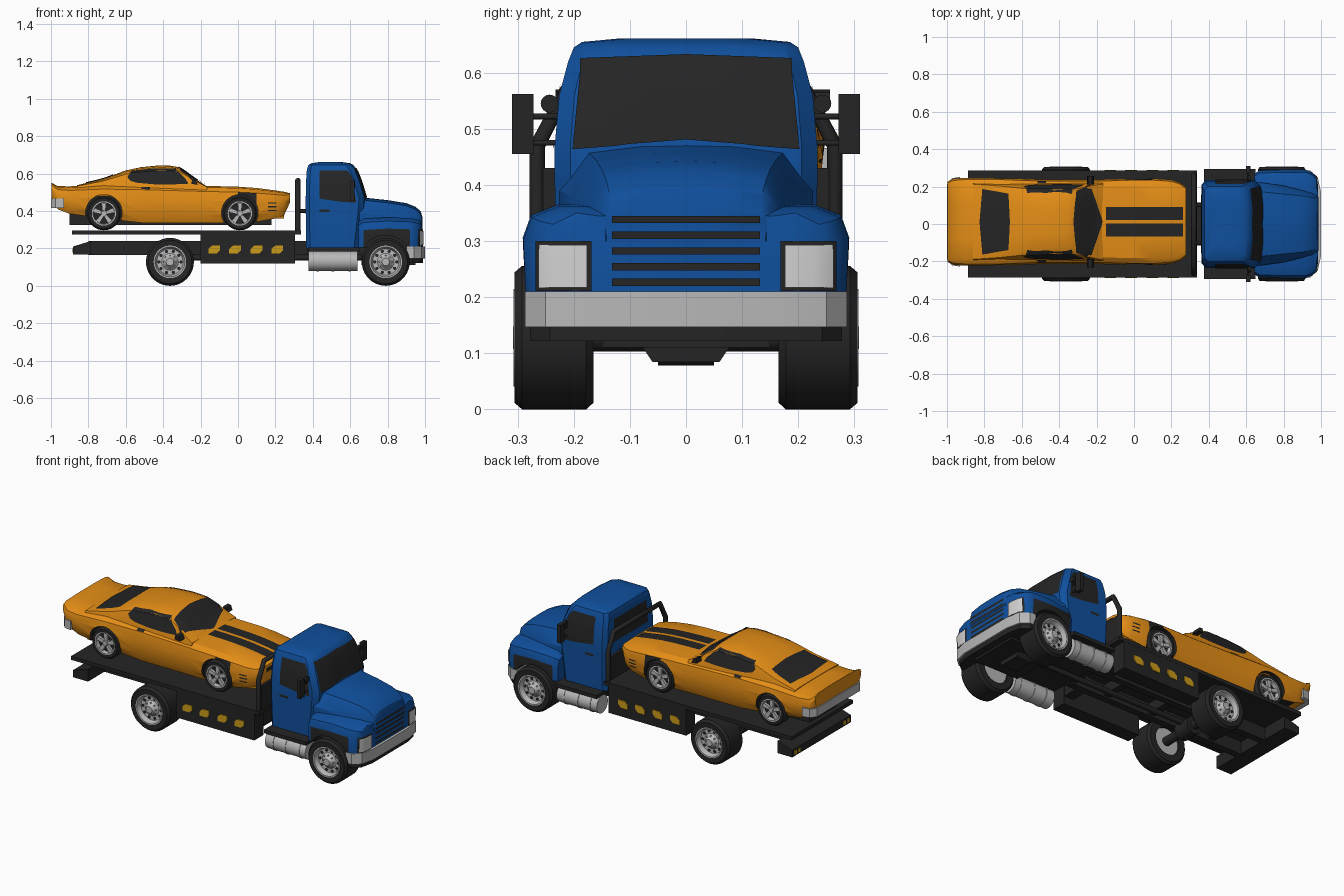
import bpy, bmesh, math
from mathutils import Vector, Matrix
from mathutils.bvhtree import BVHTree

if "Cube" in bpy.data.objects:
    bpy.data.objects.remove(bpy.data.objects["Cube"])


def material(name, rgb, rough=0.5):
    m = bpy.data.materials.new(name)
    m.use_nodes = True
    m.diffuse_color = (*rgb, 1)
    m.node_tree.nodes["Principled BSDF"].inputs["Base Color"].default_value = (*rgb, 1)
    return m


BLUE = material("truck blue", (.005, .08, .34))
ORANGE = material("car orange", (.78, .27, .008))
BLACK = material("black", (.018, .018, .018))
SILVER = material("silver", (.48, .48, .48))
LAMP = material("headlamp white", (.65, .65, .65))
AMBER = material("amber", (.6, .33, .01))


def finish(name, bm, mat, recalc=True):
    if recalc:
        bmesh.ops.recalc_face_normals(bm, faces=bm.faces)
    me = bpy.data.meshes.new(name)
    bm.to_mesh(me)
    bm.free()
    me.materials.append(mat)
    ob = bpy.data.objects.new(name, me)
    bpy.context.collection.objects.link(ob)
    return ob


def place(axis, u, v, w):
    return Vector({"x": (w, u, v), "y": (u, w, v), "z": (u, v, w)}[axis])


def loft(name, rings, mat):
    bm = bmesh.new()
    rows = [[bm.verts.new(p) for p in r] for r in rings]
    n = len(rows[0])
    for a, b in zip(rows, rows[1:]):
        for i in range(n):
            j = (i + 1) % n
            bm.faces.new((a[i], a[j], b[j], b[i]))
    bm.faces.new(rows[0])
    bm.faces.new(rows[-1])
    return finish(name, bm, mat)


def mirrored(x, half, yc=0):
    ring = half + [(-y, z) for y, z in reversed(half[1:-1])]
    return [(x, y + yc, z) for y, z in ring]


def prism(name, pts, axis, a, b, mat):
    return loft(name, [[place(axis, u, v, w) for u, v in pts] for w in (a, b)], mat)


def box(name, x0, x1, y0, y1, z0, z1, mat=BLACK):
    return prism(name, [(x0, y0), (x1, y0), (x1, y1), (x0, y1)], "z", z0, z1, mat)


def disc(cx, cz, r, n=32, turn=0):
    return [(cx + r * math.cos(turn + math.tau * i / n), cz + r * math.sin(turn + math.tau * i / n)) for i in range(n)]


def lathe(name, profile, c, s, mat, closed=False):
    # profile of (radius, outward offset) spun about the wheel axis
    bm = bmesh.new()
    vs = [bm.verts.new((c[0] + r, c[1] + s * o, c[2])) for r, o in profile]
    for a, b in zip(vs, vs[1:] + (vs[:1] if closed else [])):
        if a != b:
            bm.edges.new((a, b))
    bmesh.ops.spin(bm, geom=bm.verts[:] + bm.edges[:], cent=c, axis=(0, 1, 0), angle=math.tau, steps=40)
    bmesh.ops.remove_doubles(bm, verts=bm.verts, dist=.0002)
    return finish(name, bm, mat)


def pipe(name, pts, r, mat=BLACK):
    cu = bpy.data.curves.new(name, "CURVE")
    cu.dimensions = "3D"
    cu.bevel_depth, cu.bevel_resolution, cu.use_fill_caps = r, 2, True
    sp = cu.splines.new("POLY")
    sp.points.add(len(pts) - 1)
    for p, q in zip(sp.points, pts):
        p.co = (*q, 1)
    cu.materials.append(mat)
    ob = bpy.data.objects.new(name, cu)
    bpy.context.collection.objects.link(ob)


def decal(name, targets, axis, s, top, bot, mat, off=.003, nu=5, nv=7):
    # thin painted panel draped on the targets by casting rays along an axis
    dg = bpy.context.evaluated_depsgraph_get()
    trees = [BVHTree.FromObject(t, dg) for t in targets]
    d = place(axis, 0, 0, -s)
    bm, rows = bmesh.new(), []
    for j in range(nv + 1):
        line = [Vector(a).lerp(Vector(b), j / nv) for a, b in zip(top, bot)]
        pts = [p.lerp(q, i / nu) for p, q in zip(line, line[1:]) for i in range(nu)] + [line[-1]]
        row = []
        for p in pts:
            hits = [t.ray_cast(place(axis, p[0], p[1], 3 * s), d) for t in trees]
            hits = [h for h in hits if h[0] is not None]
            h = min(hits, key=lambda h: h[3]) if hits else None
            row.append(bm.verts.new(h[0] + h[1] * off) if h else None)
        rows.append(row)
    for a, b in zip(rows, rows[1:]):
        for i in range(len(a) - 1):
            q = (a[i], a[i + 1], b[i + 1], b[i])
            if all(q):
                f = bm.faces.new(q)
                f.normal_update()
                if f.normal.dot(d) > 0:
                    f.normal_flip()
    return finish(name, bm, mat, False)


def patch(name, targets, axis, s, u0, u1, v0, v1, mat, off=.003):
    return decal(name, targets, axis, s, [(u0, v1), (u1, v1)], [(u0, v0), (u1, v0)], mat, off)


def cut_arches(ob, centres, r, inner):
    # round wheel openings with a dark lining
    for x, z in centres:
        for s in (1, -1):
            c = prism("arch_cutter", disc(x, z, r, 48), "y", s * inner, s * .5, BLACK)
            m = ob.modifiers.new("arch", "BOOLEAN")
            m.object, m.solver = c, "EXACT"
            dg = bpy.context.evaluated_depsgraph_get()
            me = bpy.data.meshes.new_from_object(ob.evaluated_get(dg))
            ob.modifiers.clear()
            ob.data = me
            bpy.data.objects.remove(c)
    ob.data.materials.clear()
    ob.data.materials.append(ORANGE if ob.name.startswith("car") else BLUE)
    ob.data.materials.append(BLACK)
    for p in ob.data.polygons:
        near = any(math.hypot(p.center.x - x, p.center.z - z) < r + .002 for x, z in centres)
        p.material_index = 1 if near and abs(p.center.y) > inner - .02 else 0


# ---- carried car: body, cabin, glass
YC = .012
body_rows = []
for x, zb, zt, w in [(-.998, .475, .552, .215), (-.965, .41, .533, .23), (-.9, .385, .532, .235), (-.72, .36, .545, .235),
                     (-.5, .335, .545, .226), (-.2, .335, .535, .226), (0, .335, .53, .232), (.1, .342, .523, .232),
                     (.2, .36, .51, .225), (.245, .375, .503, .21), (.278, .445, .495, .185)]:
    h = zt - zb
    half = [(0, zb), (.88 * w, zb), (.97 * w, zb + .22 * h), (w, zb + .6 * h), (.96 * w, zb + .85 * h),
            (.84 * w, zb + .96 * h), (.4 * w, zt), (0, zt)]
    body_rows.append(mirrored(x, half, YC))
car_body = loft("car_body", body_rows, ORANGE)
cut_arches(car_body, [(-.717, .39), (.01, .39)], .098, .13)

cabin_rows = []
for x, zt in [(-.86, .538), (-.72, .572), (-.6, .617), (-.52, .634), (-.42, .644), (-.36, .642), (-.315, .634),
              (-.285, .614), (-.22, .566), (-.165, .531)]:
    h = zt - .515
    w = .207 - .036 * h / .13
    cabin_rows.append(mirrored(x, [(0, .48), (.207, .48), (.207, .515), (w, zt - .2 * h), (.8 * w, zt - .07 * h),
                                   (.4 * w, zt - .01 * h), (0, zt)], YC))
car_cabin = loft("car_cabin", cabin_rows, ORANGE)
car = [car_body, car_cabin]
decal("car_windshield", car, "z", 1, [(-.31, YC - .165), (-.325, YC), (-.31, YC + .165)],
      [(-.235, YC - .195), (-.168, YC), (-.235, YC + .195)], BLACK, .004, 8)
decal("car_rear_window", car, "z", 1, [(-.81, YC - .175), (-.825, YC), (-.81, YC + .175)],
      [(-.67, YC - .15), (-.662, YC), (-.67, YC + .15)], BLACK, .004, 8)
for s in (1, -1):
    decal("car_side_window", car, "y", s, [(-.592, .58), (-.57, .612), (-.47, .624), (-.335, .625), (-.28, .57)],
          [(-.575, .56), (-.54, .55), (-.45, .542), (-.35, .541), (-.265, .545)], BLACK)
    patch("hood_stripe", car, "z", 1, -.15, .262, YC + s * .01, YC + s * .078, BLACK)
    patch("car_door_handle", car, "y", s, -.515, -.47, .514, .528, BLACK)
    patch("car_grille", car, "x", 1, YC + s * .03, YC + s * .15, .455, .48, BLACK)
    for i in range(3):
        patch("car_side_vent", car, "y", s, .16, .205, .40 + i * .02, .407 + i * .02, BLACK)
    prism("car_mirror", [(-.25, .545), (-.215, .54), (-.225, .565), (-.245, .57)], "y", YC + s * .2, YC + s * .245, BLACK)
prism("car_rear_bumper", [(-.93, YC - .24), (-.975, YC - .232), (-1, YC - .2), (-1, YC + .2), (-.975, YC + .232),
                          (-.93, YC + .24)], "z", .415, .466, SILVER)
prism("car_chin", [(.2, YC - .2), (.245, YC - .17), (.245, YC + .17), (.2, YC + .2)], "z", .36, .376, ORANGE)
box("car_underbody", -.9, .18, YC - .125, YC + .125, .325, .40)


# ---- wheels
def car_wheel(x, s):
    c = (x, YC + s * .225, .387)
    lathe("car_tyre", [(.058, -.01), (.064, 0), (.082, 0), (.09, -.012), (.09, -.06), (.082, -.07), (.058, -.07)], c, s, BLACK, True)
    lathe("car_wheel_back", [(0, -.022), (.062, -.022), (.062, -.06), (0, -.06)], c, s, BLACK)
    lathe("car_rim", [(.054, -.022), (.058, .001), (.065, .001), (.066, -.022)], c, s, SILVER, True)
    lathe("car_hub", [(0, .001), (.014, .001), (.018, -.022), (0, -.022)], c, s, SILVER)
    for k in range(5):
        a = math.tau * k / 5 + math.pi / 2
        u, t = Vector((math.cos(a), math.sin(a))), Vector((-math.sin(a), math.cos(a)))
        o = Vector((x, c[2]))
        pts = [o + u * r + t * h for r, h in ((.01, -.008), (.057, -.013), (.057, .013), (.01, .008))]
        prism("car_spoke", pts, "y", c[1] - s * .02, c[1] - s * .005, SILVER)


def truck_wheel(x, s):
    c = (x, s * .306, .128)
    lathe("truck_tyre", [(.078, -.01), (.086, -.002), (.116, 0), (.128, -.014), (.128, -.128), (.116, -.141), (.078, -.141)], c, s, BLACK, True)
    lathe("truck_rim", [(0, .002), (.02, .002), (.026, -.012), (.045, -.026), (.07, -.026), (.08, .001), (.087, .001),
                        (.087, -.13), (0, -.13)], c, s, SILVER)
    for px, pz in disc(x, c[2], .059, 10):
        prism("rim_hole", disc(px, pz, .009, 10), "y", c[1] - s * .03, c[1] - s * .0245, BLACK)
    for px, pz in disc(x, c[2], .034, 8):
        prism("wheel_nut", disc(px, pz, .004, 6), "y", c[1] - s * .03, c[1] - s * .012, SILVER)


for s in (1, -1):
    for x in (-.717, .01):
        car_wheel(x, s)
    for x in (-.364, .79):
        truck_wheel(x, s)

# ---- truck cab, hood and fenders
cab_rows = []
for z, x0, x1, w in [(.2, .365, .66, .228), (.4, .362, .682, .234), (.47, .362, .687, .234), (.56, .364, .66, .226),
                     (.62, .368, .636, .21), (.645, .376, .618, .2), (.655, .39, .6, .185), (.661, .43, .56, .12)]:
    half = [(x0, .9 * w), (x0 + .02, w), (x1 - .04, w), (x1 - .012, .88 * w), (x1, .4 * w)]
    cab_rows.append([(x, y, z) for x, y in half] + [(x, -y, z) for x, y in reversed(half)])
cab = loft("cab", cab_rows, BLUE)
hood = loft("hood", [mirrored(x, [(0, .3), (ws, .3), (ws, zs), (wt, zt - .012), (.5 * wt, zt), (0, zt + .002)])
                     for x, zt, wt, zs, ws in [(.65, .472, .175, .39, .225), (.8, .456, .16, .38, .205), (.9, .44, .15, .372, .18),
                                               (.95, .42, .142, .362, .165), (.978, .395, .136, .352, .15), (.987, .36, .132, .34, .142)]], BLUE)
fender_rows = []
for x, w, zt in [(.645, .27, .345), (.67, .286, .358), (.8, .291, .366), (.92, .29, .362), (.955, .275, .356), (.976, .25, .35), (.985, .2, .345)]:
    fender_rows.append(mirrored(x, [(0, .205), (.985 * w, .205), (w, zt - .06), (.95 * w, zt - .02), (.78 * w, zt), (0, zt)]))
fenders = loft("fenders", fender_rows, BLUE)
cut_arches(fenders, [(.79, .13)], .14, .155)
front = [hood, fenders]
decal("windshield", [cab], "x", 1, [(-.186, .624), (0, .631), (.186, .624)], [(-.202, .464), (0, .48), (.202, .464)], BLACK, .004, 8)
decal("cab_rear_window", [cab], "x", -1, [(-.15, .6), (.15, .6)], [(-.16, .47), (.16, .47)], BLACK)
for i in range(5):
    patch("grille_slot", front, "x", 1, -.132, .132, .22 + i * .028, .233 + i * .028, BLACK)
for s in (1, -1):
    decal("cab_side_window", [cab], "y", s, [(.437, .617), (.585, .617), (.61, .58)], [(.437, .466), (.56, .448), (.632, .445)], BLACK)
    patch("cab_door_handle", [cab], "y", s, .435, .49, .395, .408, BLACK)
    patch("headlamp_bezel", front, "x", 1, s * .168, s * .266, .211, .3, BLACK, .003)
    patch("headlamp", front, "x", 1, s * .176, s * .258, .217, .293, LAMP, .007)
    # mirrors, steps and tanks
    box("wing_mirror", .6, .622, s * .272, s * .31, .455, .562)
    for z in (.475, .522):
        pipe("mirror_arm", [(.61, s * .22, z), (.61, s * .28, z)], .005)
    prism("round_mirror", disc(s * .243, .545, .016, 16), "x", .61, .625, BLACK)
    tank = [(s * .238 + y, z) for y, z in disc(0, .132, .052, 28)]
    prism("fuel_tank", tank, "x", .378, .64, SILVER)
    for x in (.42, .5, .59):
        prism("tank_band", [(s * .238 + y, z) for y, z in disc(0, .132, .055, 28)], "x", x, x + .012, SILVER)
    box("side_step", .375, .65, s * .19, s * .295, .184, .204)
    # bed side lockers with amber markers
    box("locker", -.2, .305, s * .2, s * .284, .118, .276)
    for x in (-.127, -.015, .1, .21):
        pts = [(x - .032, .172), (x + .012, .172), (x + .03, .19), (x + .03, .215), (x - .012, .215), (x - .032, .197)]
        prism("amber_marker", pts, "y", s * .283, s * .289, AMBER)
    box("chassis_rail", -.8, .93, s * .075, s * .115, .165, .24)
    for y in (.2, .235):
        box("tail_lamp", -.886, -.87, s * y, s * (y + .02), .178, .2, AMBER)
    pipe("headboard_strut", [(.32, s * .1, .4), (.37, s * .1, .4)], .01)
    box("rail_mount", .24, .3, s * .075, s * .2, .165, .276)

# ---- bumper and front chassis
outline = [(.9, .287), (.94, .287), (.982, .25), (1, .17)]
outline += [(x, -y) for x, y in reversed(outline)]
prism("front_bumper", outline, "z", .147, .21, SILVER)
prism("bumper_valance", [(.5 + (x - .5) * .98, y * .97) for x, y in outline], "z", .122, .147, BLACK)
box("engine_underside", .66, .95, -.15, .15, .11, .21)
prism("front_axle_drop", [(-.085, .122), (-.06, .085), (.06, .085), (.085, .122)], "x", .74, .84, BLACK)
box("cab_floor", .37, .7, -.2, .2, .165, .205)

# ---- bed, headboard, tail frame and rear axle
box("bed_deck", -.887, .337, -.285, .285, .274, .295)
prism("tail_frame", [(-.882, .168), (-.785, .168), (-.785, .24), (-.882, .21)], "y", -.272, .272, BLACK)
box("headboard_panel", .312, .33, -.255, .255, .295, .43)
pipe("headboard_frame", [(.32, y, z) for y, z in [(-.265, .29), (-.265, .47), (-.215, .565), (.215, .565), (.265, .47), (.265, .29)]], .014)
for x in (-.6, -.2, .1, .33):
    box("cross_member", x, x + .04, -.1, .1, .175, .235)
prism("rear_axle", disc(-.364, .128, .025, 16), "y", -.2, .2, BLACK)
prism("differential", disc(-.364, .128, .05, 16), "y", -.05, .05, BLACK)
prism("drive_shaft", disc(0, .15, .015, 12), "x", -.36, .7, BLACK)

# ---- shading
for o in bpy.context.scene.objects:
    o.select_set(o.type == "MESH")
bpy.context.view_layer.objects.active = car_body
bpy.ops.object.shade_smooth_by_angle(angle=math.radians(32))
